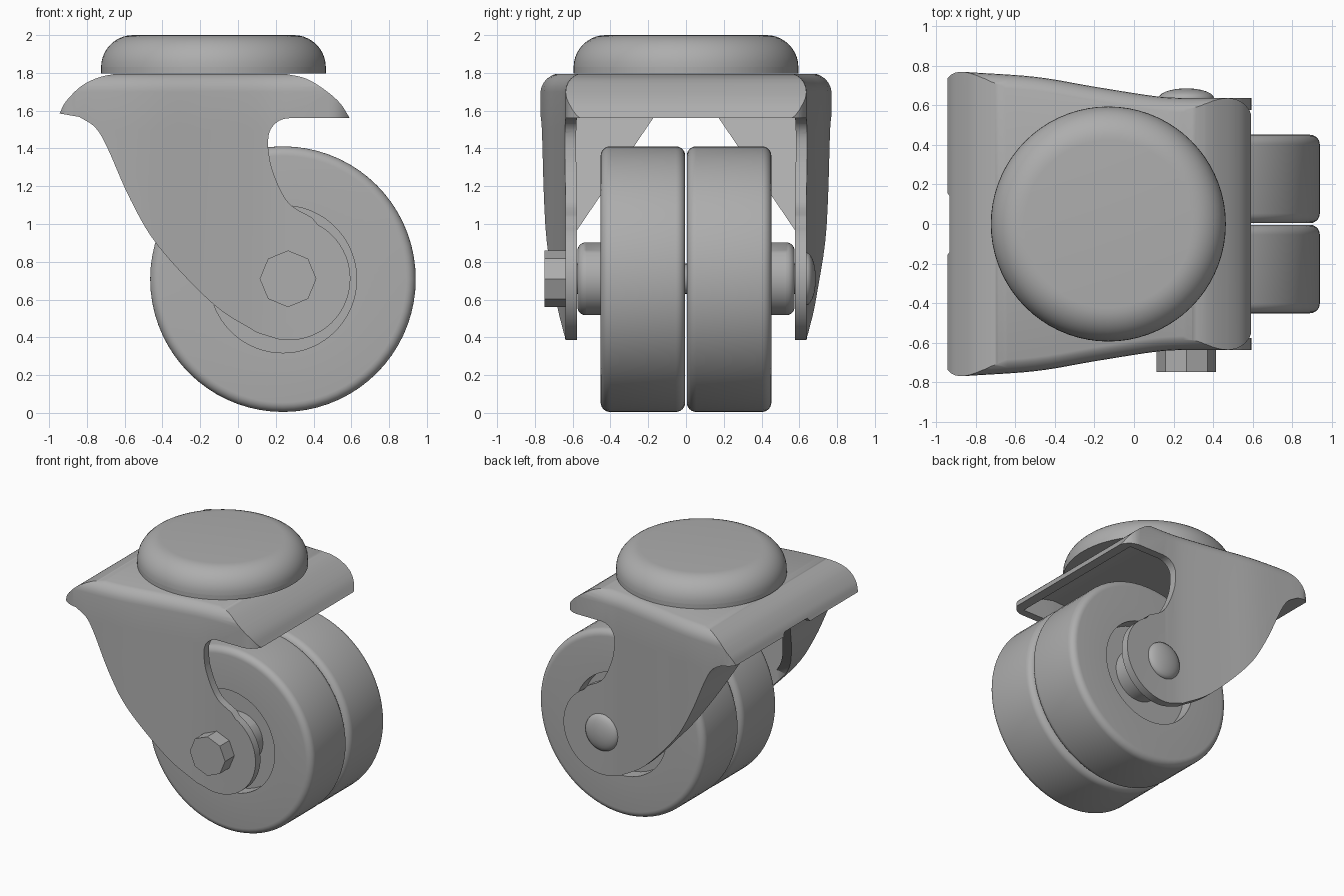
import bpy, bmesh, math
from mathutils import Vector

old = bpy.data.objects.get("Cube")
if old:
    bpy.data.objects.remove(old, do_unlink=True)

GREY = (0.42, 0.42, 0.42, 1)
mat = bpy.data.materials.new("plain grey")
mat.use_nodes = True
mat.diffuse_color = GREY
mat.node_tree.nodes["Principled BSDF"].inputs["Base Color"].default_value = GREY


def finish(ob, angle=35):
    ob.data.materials.clear()
    ob.data.materials.append(mat)
    bpy.ops.object.select_all(action='DESELECT')
    ob.select_set(True)
    bpy.context.view_layer.objects.active = ob
    bpy.ops.object.shade_smooth_by_angle(angle=math.radians(angle))


def loft(name, rings, closed=False):
    """Skin equal rings of points; cap both ends unless the rings close up."""
    bm = bmesh.new()
    vs = [[bm.verts.new(p) for p in ring] for ring in rings]
    n = len(rings[0])
    pairs = list(zip(vs, vs[1:])) + ([(vs[-1], vs[0])] if closed else [])
    for a, b in pairs:
        for i in range(n):
            bm.faces.new((a[i], a[(i + 1) % n], b[(i + 1) % n], b[i]))
    if not closed:
        bm.faces.new(vs[0])
        bm.faces.new(vs[-1])
    bmesh.ops.recalc_face_normals(bm, faces=bm.faces)
    me = bpy.data.meshes.new(name)
    bm.to_mesh(me)
    bm.free()
    ob = bpy.data.objects.new(name, me)
    bpy.context.collection.objects.link(ob)
    return ob


def lathe(name, profile, center, axis, steps=72, closed=False):
    """Turn (radius, height) pairs about the y or z axis."""
    rings = []
    for r, h in profile:
        ring = []
        for i in range(steps):
            a = math.tau * i / steps
            c, s = r * math.cos(a), r * math.sin(a)
            offset = (c, h, s) if axis == 'y' else (c, s, h)
            ring.append(Vector(center) + Vector(offset))
        rings.append(ring)
    ob = loft(name, rings, closed)
    finish(ob)
    return ob


def arc(cx, cy, r, a0, a1, n=6):
    angles = [math.radians(a0 + (a1 - a0) * i / n) for i in range(n + 1)]
    return [(cx + r * math.cos(a), cy + r * math.sin(a)) for a in angles]


def smooth(points, n=5):
    """Catmull-Rom curve through a few points."""
    p = [Vector(q) for q in points]
    p = [2 * p[0] - p[1]] + p + [2 * p[-1] - p[-2]]
    out = []
    for a, b, c, d in zip(p, p[1:], p[2:], p[3:]):
        for i in range(n):
            t = i / n
            out.append(0.5 * (2 * b + (c - a) * t + (2 * a - 5 * b + 4 * c - d) * t ** 2
                              + (3 * b - a - 3 * c + d) * t ** 3))
    return [tuple(q) for q in out] + [tuple(points[-1])]


def boolean(ob, other, op):
    m = ob.modifiers.new(op, 'BOOLEAN')
    m.operation, m.solver, m.object = op, 'EXACT', other
    bpy.context.view_layer.objects.active = ob
    bpy.ops.object.modifier_apply(modifier=m.name)
    bpy.data.objects.remove(other, do_unlink=True)


def side_prism(name, outline):
    return loft(name, [[(x, y, z) for x, z in outline] for y in (-1, 1)])


# Plan outline of the fork: wide at the back lip, narrow by the axle
SIDE = smooth([(-0.86, 0.77), (-0.5, 0.745), (-0.2, 0.695), (0.1, 0.648), (0.25, 0.637)])


def plan(corner, inset, x0=-0.96, x1=0.6):
    half = arc(x0 + 0.08, 0.69, 0.08, 180, 95) + SIDE
    half += arc(x1 - corner, 0.637 - corner, corner, 90, 0)
    half = [(x, y - inset) for x, y in half]
    return half + [(x, -y) for x, y in reversed(half)]


def plan_prism(name, layers, **ends):
    return loft(name, [[(x, y, z) for x, y in plan(c, d, **ends)] for z, c, d in layers])


def inner_plan():
    return plan_prism("inner_plan", [(0.1, 0.01, 0.06), (1.9, 0.01, 0.06)], x0=-1.3, x1=1.3)


# Fork: side silhouette trimmed by the plan with rolled upper edges
back_lip = smooth([(-0.945, 1.585), (-0.91, 1.65), (-0.83, 1.73), (-0.74, 1.775), (-0.65, 1.795)])
front_lip = smooth([(0.25, 1.795), (0.36, 1.77), (0.46, 1.71), (0.54, 1.64), (0.592, 1.56)])
throat = arc(0.27, 1.45, 0.11, 90, 180)
neck = smooth([(0.16, 1.4), (0.175, 1.31), (0.22, 1.19), (0.28, 1.1), (0.39, 1.035)])
foot = arc(0.27, 0.71, 0.325, 62, -100, 24)
back_edge = smooth([(0.1, 0.425), (-0.13, 0.575), (-0.42, 0.88), (-0.57, 1.13),
                    (-0.69, 1.4), (-0.755, 1.51), (-0.84, 1.567)])
fork = side_prism("fork", back_lip + front_lip + throat + neck + foot + back_edge)
roll = [(1.7 + 0.1 * math.sin(a), 0.12, 0.1 * (1 - math.cos(a)))
        for a in [math.radians(15 * i) for i in range(7)]]
boolean(fork, plan_prism("outer_plan", [(0.1, 0.005, 0), (1.48, 0.005, 0), (1.5, 0.12, 0)] + roll),
        'INTERSECT')

# Hollow inside of the fork
hollow_back = smooth([(0.1, 0.5), (-0.1, 0.63), (-0.37, 0.92), (-0.51, 1.16),
                      (-0.62, 1.42), (-0.68, 1.54), (-0.75, 1.62)])
hollow_top = [(-0.74, 1.68), (-0.63, 1.735), (0.25, 1.735)]
hollow_front = smooth([(0.34, 1.715), (0.42, 1.665), (0.49, 1.6), (0.53, 1.54)])
hollow = side_prism("hollow", [(0.1, 0.2)] + hollow_back + hollow_top + hollow_front
                    + [(1.2, 1.54), (1.2, 0.2)])
boolean(hollow, inner_plan(), 'INTERSECT')
boolean(fork, hollow, 'DIFFERENCE')

# Tapered opening through the rear wall
vee = [(0.14, 1.61), (0.575, 0.97), (1.09, 0.2)]
vee += [(-y, z) for y, z in reversed(vee)]
opening = loft("opening", [[(x, y, z) for y, z in vee] for x in (-1.2, 0.12)])
boolean(opening, inner_plan(), 'INTERSECT')
boolean(fork, opening, 'DIFFERENCE')
finish(fork)

# Swivel cap on top
cap_profile = [(0.595, 1.797), (0.595, 1.83)] + arc(0.425, 1.83, 0.17, 0, 90, 10)
lathe("swivel_cap", cap_profile, (-0.13, 0, 0), 'z')

# Twin wheels with a recessed outer face, hubs and axle
R, W, E = 0.703, 0.452, 0.05
for side, label in ((-1, "front"), (1, "back")):
    tread = [(0.05, 0.004)] + arc(R - E, E + 0.004, E, -90, 0) + arc(R - E, W - E, E, 0, 90)
    profile = tread + [(0.39, W), (0.39, W - 0.1), (0.05, W - 0.1)]
    lathe(label + "_wheel", [(r, side * h) for r, h in profile], (0.238, 0, 0.708), 'y', closed=True)
    hub = [(0.193, 0.3), (0.193, 0.53)] + arc(0.148, 0.53, 0.045, 0, 90)
    lathe(label + "_hub", [(r, side * h) for r, h in hub], (0.265, 0, 0.71), 'y', 48)
lathe("axle", [(0.08, -0.64), (0.08, 0.64)], (0.265, 0, 0.71), 'y', 24)

# Eight-sided bolt head and domed rivet
lathe("bolt_head", [(0.15, -0.75), (0.15, -0.63)], (0.265, 0, 0.71), 'y', 8)
dome = [(0.14, 0.63)] + [(0.14 * math.cos(a), 0.637 + 0.05 * math.sin(a))
                         for a in [math.radians(14 * i) for i in range(7)]]
lathe("rivet_dome", dome, (0.265, 0, 0.71), 'y', 36)
